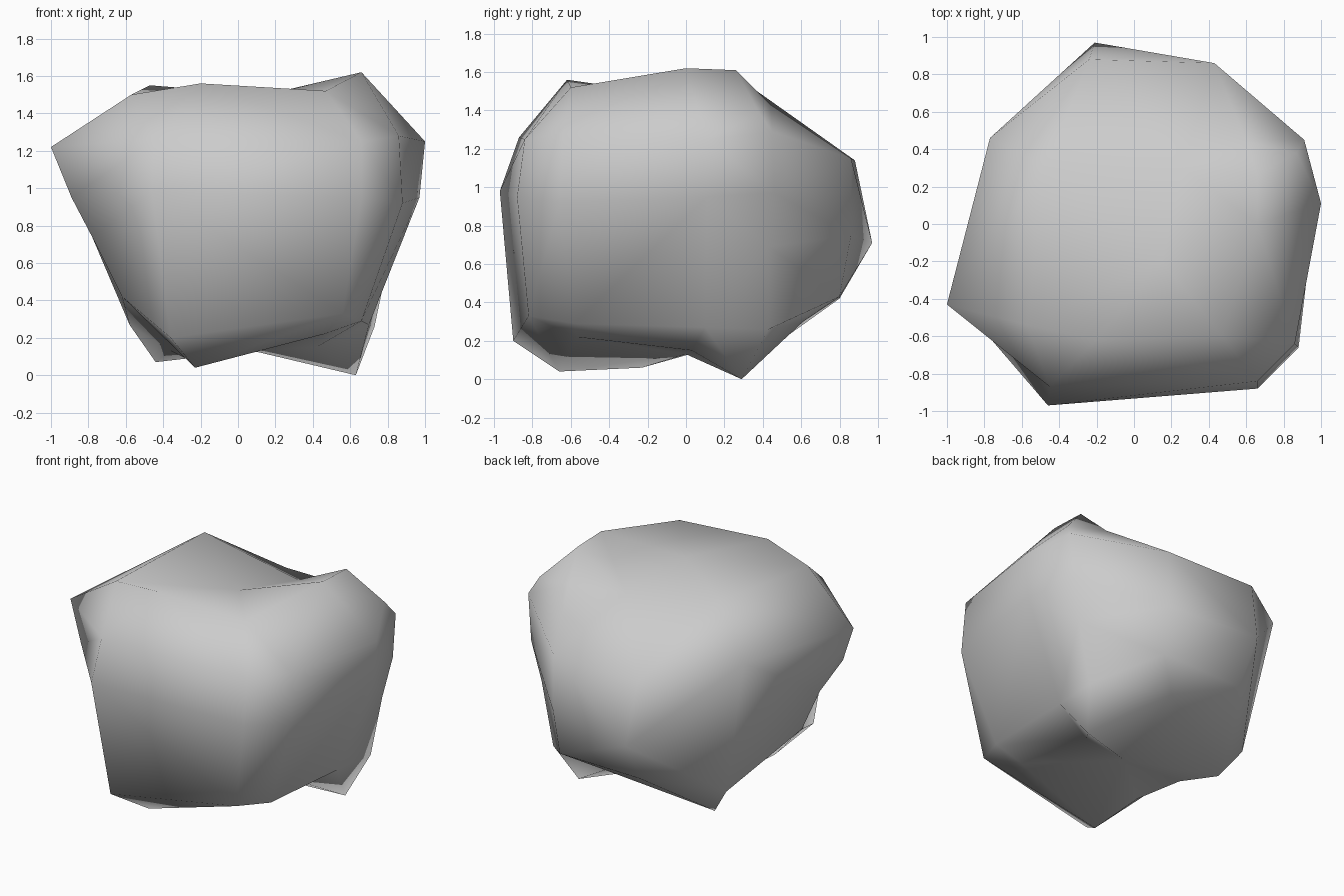
import bpy, bmesh
from mathutils import Vector

# Corner points of the boulder, grouped by region
TOP = [(-.47, .30, 1.55), (-.20, -.62, 1.56), (.47, -.60, 1.52), (-.57, -.54, 1.50),
       (.15, -.20, 1.50), (.66, 0, 1.62), (.66, .26, 1.61), (.26, .30, 1.41),
       (.60, .44, 1.43)]
UPPER = [(-1, -.43, 1.22), (-.77, .46, 1.25), (-.24, .88, 1.14), (.43, .86, 1.15),
         (.91, .45, 1.29), (.87, .38, 1.39), (1, .11, 1.25), (.86, -.64, 1.28),
         (.66, -.84, 1.25), (-.45, -.87, 1.26)]
MIDDLE = [(-.46, -.97, .98), (.66, -.88, .95), (.88, -.66, .92), (.97, .11, .95),
          (.88, .46, .97), (.82, .43, .69), (-.21, .97, .71), (.43, .86, .75),
          (-.89, -.47, .95), (-.78, -.37, .74)]
LOWER = [(-.36, -.90, .20), (.56, -.82, .33), (.66, -.58, .29), (.70, .10, .27),
         (.73, .43, .26), (.42, .80, .43), (-.2, .80, .42), (.2, .61, .30),
         (-.58, .38, .27), (-.62, -.40, .42)]
FEET = [(-.23, -.66, .04), (-.44, .31, .07), (-.22, -.23, .06), (.63, .29, 0),
        (.46, -.57, .22), (.08, 0, .13), (.42, .03, .15), (-.36, .02, .13)]


def star_surface(name, points, centre):
    """Skin a star-shaped solid: hull the directions, then restore the radii."""
    bm = bmesh.new()
    place = {}
    for p in points:
        v = bm.verts.new((Vector(p) - centre).normalized())
        place[v] = Vector(p)
    bmesh.ops.convex_hull(bm, input=bm.verts[:])
    for v, p in place.items():
        v.co = p
    bmesh.ops.recalc_face_normals(bm, faces=bm.faces[:])
    for f in bm.faces:
        f.smooth = True
    mesh = bpy.data.meshes.new(name)
    bm.to_mesh(mesh)
    bm.free()
    obj = bpy.data.objects.new(name, mesh)
    bpy.context.collection.objects.link(obj)
    return obj


# Boulder
star_surface("boulder", TOP + UPPER + MIDDLE + LOWER + FEET, Vector((0, 0, .8)))
